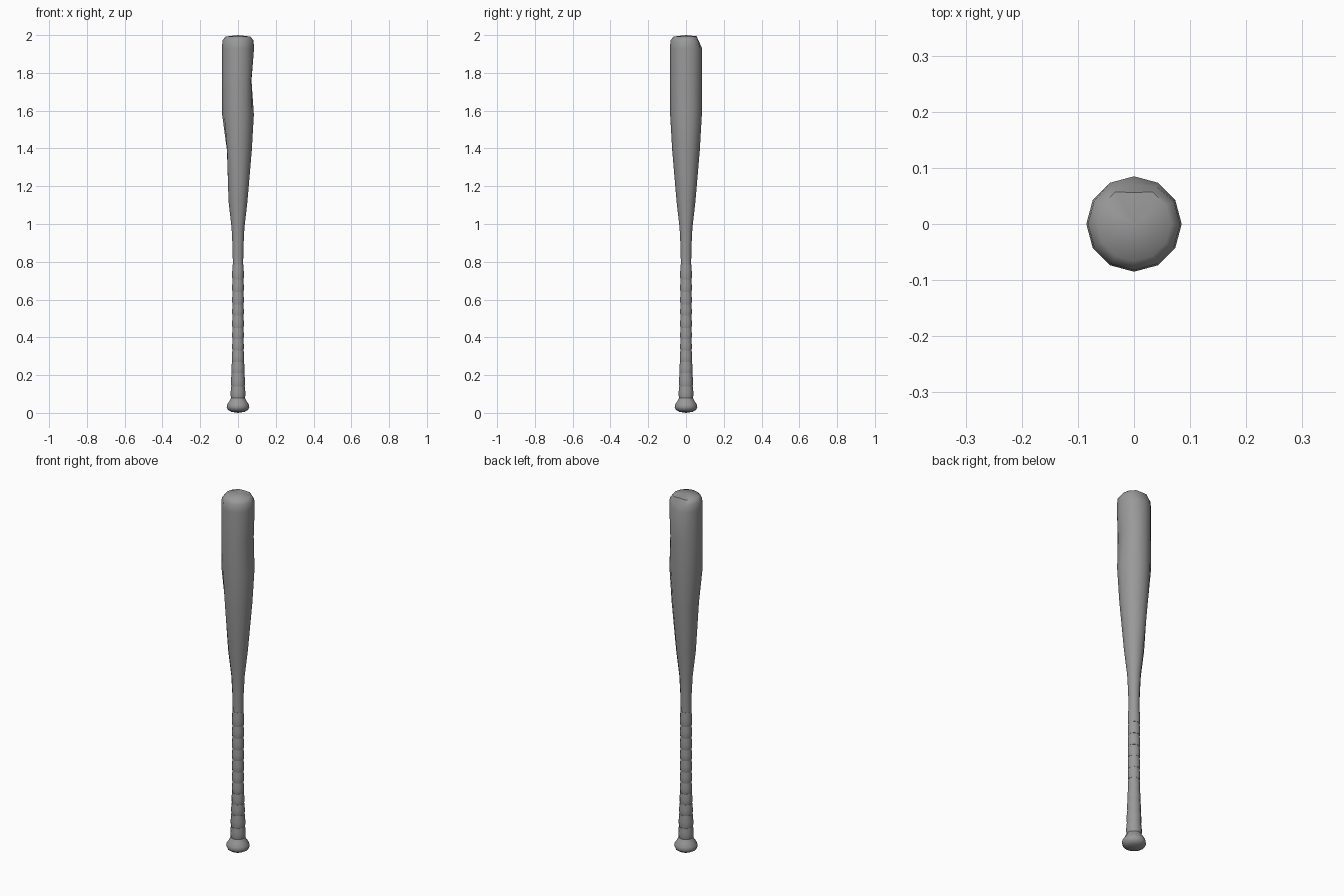
import bpy, bmesh, math

if "Cube" in bpy.data.objects:
    bpy.data.objects.remove(bpy.data.objects["Cube"])

SIDES = 12

dark_grey = bpy.data.materials.new("dark_grey")
dark_grey.diffuse_color = (0.32, 0.32, 0.32, 1)
dark_grey.use_nodes = True
dark_grey.node_tree.nodes["Principled BSDF"].inputs["Base Color"].default_value = dark_grey.diffuse_color


def lathe(name, profile, dents=(), dome=0.0, base=0.0):
    """Spin (radius, z) rings round z; dents are (ring, side, radius factor, drop).
    dome and base push the centres of the end caps outward."""
    bm = bmesh.new()
    rings = []
    for r, z in profile:
        ring = []
        for i in range(SIDES):
            a = 2 * math.pi * i / SIDES
            ring.append(bm.verts.new((r * math.cos(a), r * math.sin(a), z)))
        rings.append(ring)
    for lo, hi in zip(rings, rings[1:]):
        for i in range(SIDES):
            j = (i + 1) % SIDES
            bm.faces.new((lo[i], lo[j], hi[j], hi[i]))
    bottom = bm.verts.new((0, 0, profile[0][1] - base))
    top = bm.verts.new((0, 0, profile[-1][1] + dome))
    for i in range(SIDES):
        j = (i + 1) % SIDES
        bm.faces.new((rings[0][j], rings[0][i], bottom))
        bm.faces.new((rings[-1][i], rings[-1][j], top))
    for k, side, factor, drop in dents:
        v = rings[k][side % SIDES]
        v.co.x *= factor
        v.co.y *= factor
        v.co.z -= drop
    mesh = bpy.data.meshes.new(name)
    bm.to_mesh(mesh)
    bm.free()
    mesh.materials.append(dark_grey)
    obj = bpy.data.objects.new(name, mesh)
    bpy.context.collection.objects.link(obj)
    bpy.ops.object.select_all(action='DESELECT')
    obj.select_set(True)
    bpy.context.view_layer.objects.active = obj
    bpy.ops.object.shade_smooth_by_angle(angle=math.radians(50))
    return obj


# Tapered hitting end with a worn, dented surface
barrel = [(0.027, 0.775), (0.029, 0.88), (0.034, 0.98), (0.05, 1.12),
          (0.073, 1.39), (0.084, 1.58), (0.085, 1.76), (0.085, 1.93),
          (0.082, 1.972), (0.066, 1.992)]
dents = [
    # hollow on the right side
    (6, 0, 0.84, 0), (6, 1, 0.94, 0), (6, 11, 0.94, 0),
    # hollow on the left side
    (4, 5, 0.9, 0), (4, 6, 0.8, 0), (4, 7, 0.9, 0),
    # chipped back of the tip
    (8, 3, 0.86, 0.01), (8, 2, 0.95, 0.01), (8, 4, 0.95, 0.01),
    (9, 3, 0.85, -0.002),
]
lathe("barrel", barrel, dents, dome=0.008)

# Grip tape: a stack of softly bulging bands
edges = [0.08, 0.14, 0.21, 0.27, 0.33, 0.39, 0.45, 0.515, 0.575, 0.64, 0.705, 0.785]
for n, (z0, z1) in enumerate(zip(edges, edges[1:])):
    r = 0.03 + 0.008 * max(0, (0.33 - z0) / 0.25)
    lathe(f"grip_band_{n + 1}", [(r - 0.001, z0), (r + 0.001, z0 + 0.012),
                                 (r + 0.001, (z0 + z1) / 2), (r - 0.002, z1)])

# Rounded end knob
lathe("knob", [(0.036, 0.006), (0.054, 0.016), (0.06, 0.03), (0.057, 0.045),
               (0.046, 0.062), (0.037, 0.08)], base=0.006)
